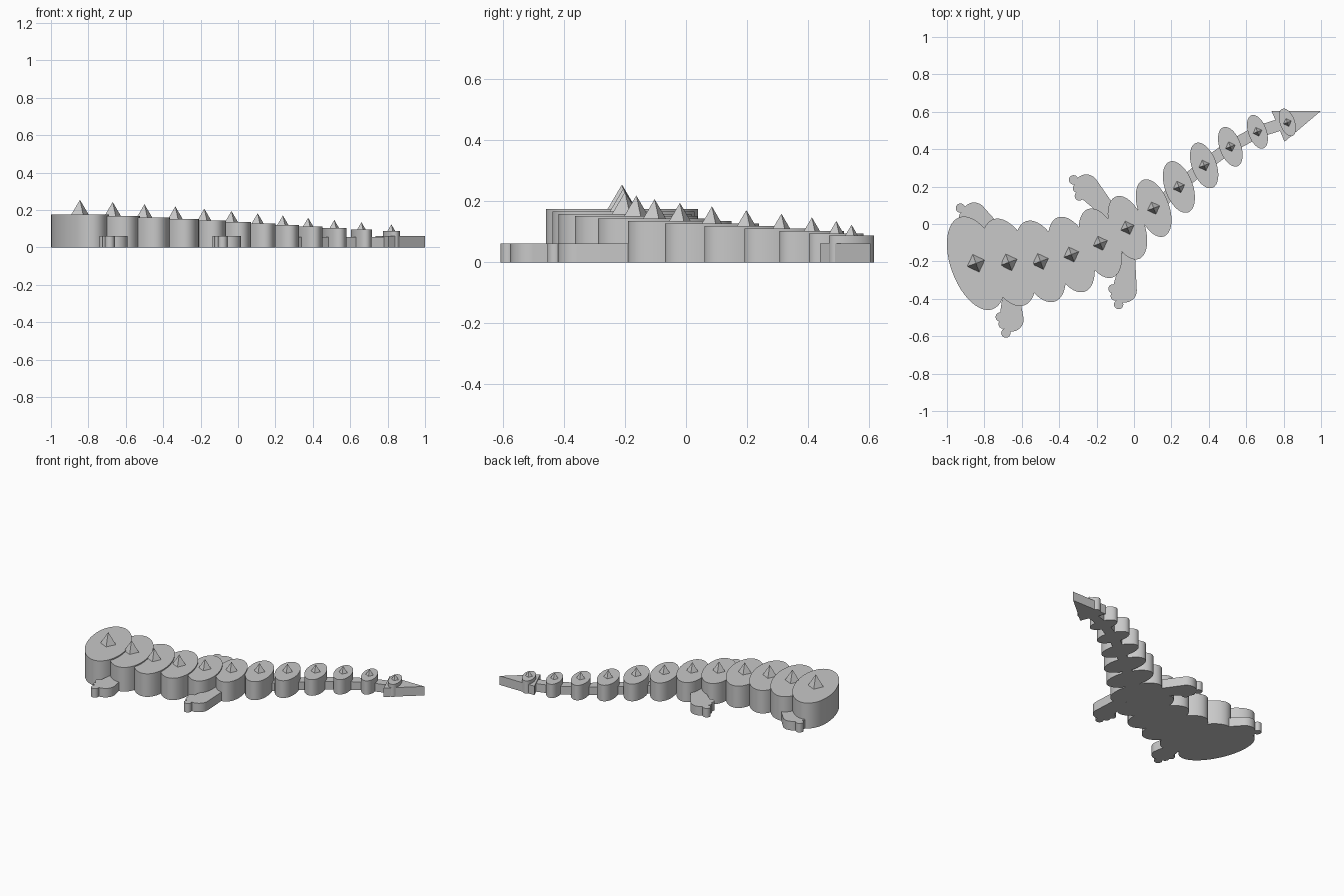
import bpy
import math
from mathutils import Vector
from mathutils.geometry import convex_hull_2d

cube = bpy.data.objects.get("Cube")
if cube:
    bpy.data.objects.remove(cube, do_unlink=True)

GREY = (0.58, 0.58, 0.58, 1)
grey = bpy.data.materials.new("plain grey")
grey.use_nodes = True
grey.diffuse_color = GREY
grey.node_tree.nodes["Principled BSDF"].inputs["Base Color"].default_value = GREY

LOW = 0.062             # height of the legs, links and tail tip
TILT = math.radians(20)  # turn of every segment and spike


def add_mesh(name, verts, faces):
    mesh = bpy.data.meshes.new(name)
    mesh.from_pydata(verts, [], faces)
    mesh.materials.append(grey)
    obj = bpy.data.objects.new(name, mesh)
    bpy.context.collection.objects.link(obj)
    bpy.ops.object.select_all(action='DESELECT')
    obj.select_set(True)
    bpy.context.view_layer.objects.active = obj
    bpy.ops.object.shade_smooth_by_angle(angle=math.radians(30))
    return obj


def prism(name, outline, height):
    """Upright prism over a counter-clockwise outline, standing on the ground."""
    n = len(outline)
    verts = [(x, y, z) for z in (0, height) for x, y in outline]
    sides = [(i, (i + 1) % n, n + (i + 1) % n, n + i) for i in range(n)]
    return add_mesh(name, verts, [tuple(reversed(range(n))), tuple(range(n, 2 * n))] + sides)


def ellipse(centre, a, b, turn=0.0, n=48):
    c, s = math.cos(turn), math.sin(turn)
    pts = []
    for i in range(n):
        t = math.tau * i / n
        u, v = a * math.cos(t), b * math.sin(t)
        pts.append((centre[0] + u * c - v * s, centre[1] + u * s + v * c))
    return pts


def spike(name, centre, radius, base, top):
    verts = [(x, y, base) for x, y in ellipse(centre, radius, radius, TILT, 4)]
    verts.append((centre[0], centre[1], top))
    add_mesh(name, verts, [(3, 2, 1, 0)] + [(i, (i + 1) % 4, 4) for i in range(4)])


# Body segments shrinking along a curved spine, each with a pyramid spike
spine = [(-.845, -.21), (-.67, -.205), (-.5, -.2), (-.335, -.163), (-.18, -.103),
         (-.035, -.02), (.105, .085), (.24, .198), (.375, .313), (.515, .413),
         (.66, .493), (.82, .543)]
for i, centre in enumerate(spine):
    size = 1 - 0.064 * i
    height = 0.175 - 0.008 * i
    prism(f"body_segment_{i + 1}", ellipse(centre, 0.135 * size, 0.2615 * size, TILT), height)
    spike(f"spike_{i + 1}", centre, 0.05 - 0.0025 * i, height, height + 0.08 - 0.004 * i)

# Low links joining the segments
for i, (p, q) in enumerate(zip(spine, spine[1:])):
    p, q = Vector(p), Vector(q)
    side = (q - p).normalized().orthogonal() * 0.032
    prism(f"link_{i + 1}", [p - side, p + side, q + side, q - side]
          if (q - p).cross(side) < 0 else [p + side, p - side, q - side, q + side], LOW - 0.006)

# Triangular tail tip
prism("tail_tip", [(.735, .605), (.805, .44), (1, .605)], LOW)

# Legs: a narrow root widening to a round foot with three toes
legs = {
    "front_left_leg": ((-.66, -.33), (-.573, -.505), [(-.715, -.497), (-.70, -.535), (-.685, -.583)]),
    "back_left_leg": ((-.03, -.16), (-.05, -.355), [(-.112, -.347), (-.10, -.385), (-.082, -.43)]),
    "back_right_leg": ((-.10, .03), (-.255, .2), [(-.323, .236), (-.302, .192), (-.292, .15)]),
    "front_right_leg": ((-.68, -.1), (-.855, .05), [(-.928, .085), (-.91, .04), (-.9, 0)]),
}
legs["front_left_leg"] = (legs["front_left_leg"][0], (-.655, -.51), legs["front_left_leg"][2])
for name, (root, foot, toes) in legs.items():
    points = ellipse(root, 0.035, 0.035) + ellipse(foot, 0.065, 0.065)
    outline = [points[k] for k in convex_hull_2d(points)]
    area = sum(a[0] * b[1] - b[0] * a[1] for a, b in zip(outline, outline[1:] + outline[:1]))
    prism(name, outline if area > 0 else outline[::-1], LOW)
    for k, toe in enumerate(toes):
        prism(f"{name}_toe_{k + 1}", ellipse(toe, 0.025, 0.025, n=24), LOW)
